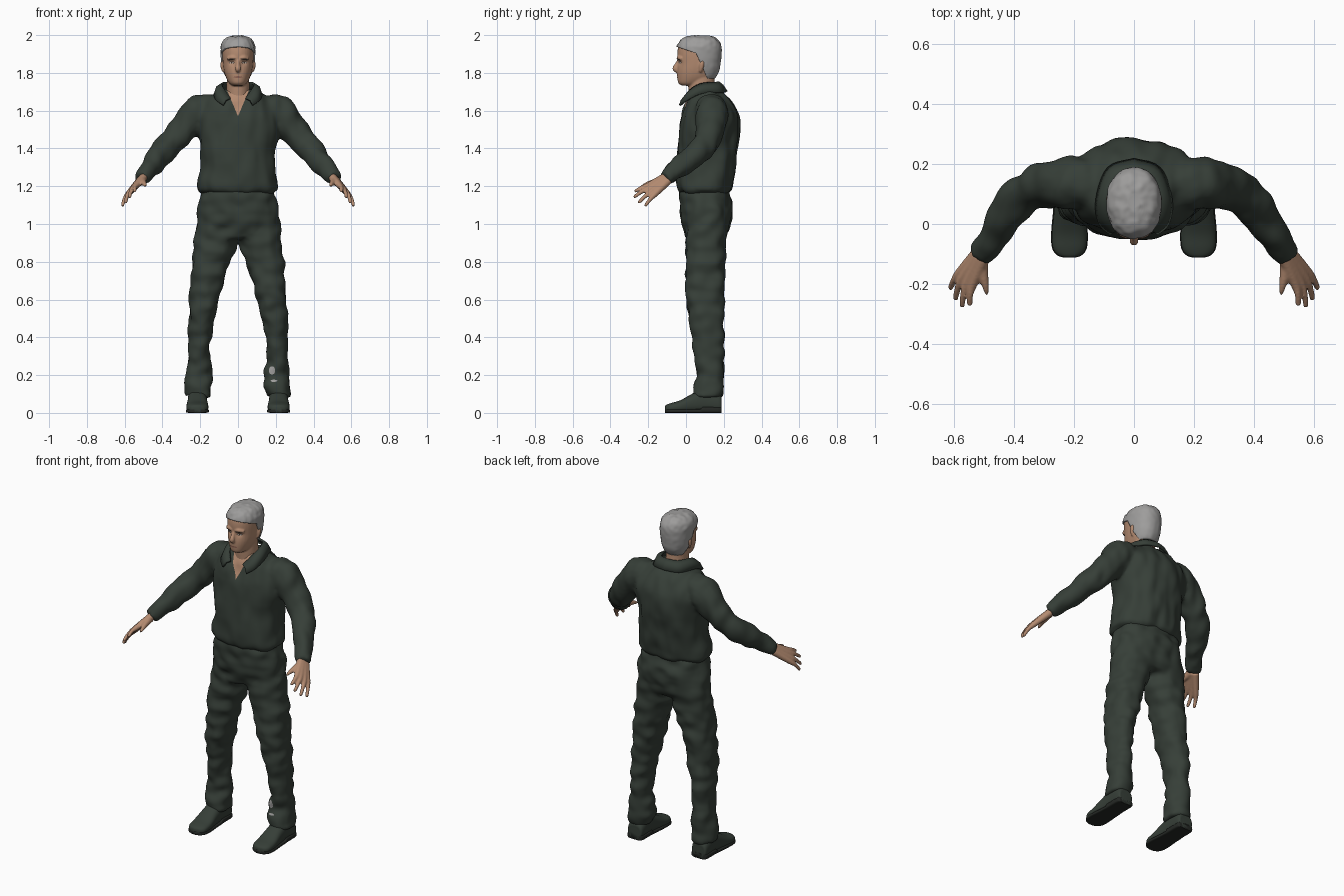
import bpy, bmesh, math
from mathutils import Vector, noise
from mathutils.bvhtree import BVHTree

cube = bpy.data.objects.get("Cube")
if cube:
    bpy.data.objects.remove(cube)


def material(name, rgb):
    m = bpy.data.materials.new(name)
    m.use_nodes = True
    m.diffuse_color = (*rgb, 1)
    bsdf = next(n for n in m.node_tree.nodes if n.type == 'BSDF_PRINCIPLED')
    bsdf.inputs["Base Color"].default_value = (*rgb, 1)
    bsdf.inputs["Roughness"].default_value = 0.8
    return m


CLOTH = material("dark green cloth", (0.037, 0.049, 0.039))
SOLE = material("sole black", (0.018, 0.021, 0.018))
SKIN = material("skin", (0.46, 0.26, 0.165))
HAIR = material("grey hair", (0.34, 0.335, 0.33))
BROW = material("dark brow", (0.05, 0.035, 0.028))
EYE = material("eye white", (0.42, 0.36, 0.31))
LIP = material("lip", (0.27, 0.12, 0.085))


def spline(rows, k=5):
    """Catmull-Rom interpolation of rows of numbers."""
    out = []
    last = len(rows) - 1
    for i in range(last):
        a, b, c, d = (rows[max(0, min(last, j))] for j in (i - 1, i, i + 1, i + 2))
        for t in (s / k for s in range(k)):
            out.append([q + 0.5 * t * (r - p + t * (2 * p - 5 * q + 4 * r - s + t * (3 * (q - r) + s - p)))
                        for p, q, r, s in zip(a, b, c, d)])
    return out + [list(rows[-1])]


def loft(bm, rings, side=1, power=2.0, n=32):
    """Closed skin through superellipse rings (centre, u, v)."""
    loops = []
    for centre, u, v in rings:
        loop = []
        for i in range(n):
            c, s = math.cos(math.tau * i / n), math.sin(math.tau * i / n)
            p = centre + u * math.copysign(abs(c) ** (2 / power), c) + v * math.copysign(abs(s) ** (2 / power), s)
            loop.append(bm.verts.new((p.x * side, p.y, p.z)))
        loops.append(loop)
    faces = [bm.faces.new(loops[0]), bm.faces.new(loops[-1])]
    for a, b in zip(loops, loops[1:]):
        faces += [bm.faces.new((a[i], a[(i + 1) % n], b[(i + 1) % n], b[i])) for i in range(n)]
    bmesh.ops.recalc_face_normals(bm, faces=faces)


def body(bm, rows, side=1, power=2.0, n=32):
    """Rows: height, centre x, front y, back y, half width."""
    loft(bm, [(Vector((cx, (f + b) / 2, z)), Vector((rx, 0, 0)), Vector((0, (b - f) / 2, 0)))
              for z, cx, f, b, rx in spline(rows)], side, power, n)


def limb(bm, rows, side=1):
    """Rows: x, y, z, radius along a path."""
    rows = spline(rows)
    rings = []
    for i, row in enumerate(rows):
        t = Vector(rows[min(i + 1, len(rows) - 1)][:3]) - Vector(rows[max(i - 1, 0)][:3])
        u = t.cross(Vector((1, 1, 1))).normalized()
        rings.append((Vector(row[:3]), u * row[3], t.cross(u).normalized() * row[3]))
    loft(bm, rings, side, n=16)


def make(name, bm, mats, voxel=0, smooth=0, folds=0, freq=(1, 1, 1)):
    """Object from bm, optionally fused, relaxed and given cloth folds."""
    me = bpy.data.meshes.new(name)
    bm.to_mesh(me)
    bm.free()
    ob = bpy.data.objects.new(name, me)
    bpy.context.collection.objects.link(ob)
    if voxel:
        mod = ob.modifiers.new("fuse", 'REMESH')
        mod.mode, mod.voxel_size = 'VOXEL', voxel
        mod = ob.modifiers.new("relax", 'SMOOTH')
        mod.factor, mod.iterations = 0.5, smooth
        bpy.context.view_layer.update()
        ob.data = bpy.data.meshes.new_from_object(ob.evaluated_get(bpy.context.evaluated_depsgraph_get()))
        ob.modifiers.clear()
    if folds:
        moved = [v.co + v.normal * folds * noise.noise(Vector(a * b for a, b in zip(v.co, freq)))
                 for v in ob.data.vertices]
        for v, co in zip(ob.data.vertices, moved):
            v.co = co
    ob.data.materials.clear()
    for m in mats:
        ob.data.materials.append(m)
    for p in ob.data.polygons:
        p.use_smooth = True
    return ob


# Trousers: pelvis and two legs
bm = bmesh.new()
body(bm, [(.925, 0, .0, .205, .19), (1.0, 0, -.02, .235, .222), (1.08, 0, -.032, .247, .216),
          (1.15, 0, -.035, .235, .2), (1.2, 0, -.03, .22, .185)], power=2.3)
for s in (1, -1):
    body(bm, [(.085, .213, .045, .193, .066), (.12, .214, .04, .197, .072), (.2, .205, .055, .195, .069),
              (.33, .211, .045, .2, .059), (.5, .194, .015, .2, .069), (.6, .179, .0, .2, .079),
              (.73, .157, .0, .205, .091), (.9, .12, .0, .212, .114), (1.0, .113, .0, .22, .108)], s, 2.2)
trousers = make("trousers", bm, [CLOTH], .011, 5, .014, (13, 13, 17))

# Jacket: torso with bloused hem and two sleeves
bm = bmesh.new()
body(bm, [(1.16, 0, -.03, .222, .185), (1.18, 0, -.05, .245, .214), (1.22, 0, -.056, .25, .214),
          (1.3, 0, -.052, .262, .198), (1.4, 0, -.047, .277, .2), (1.5, 0, -.038, .284, .215),
          (1.58, 0, -.022, .277, .222), (1.65, 0, .0, .24, .185), (1.69, 0, .02, .205, .125),
          (1.715, 0, .03, .18, .08)], power=2.2)
for s in (1, -1):
    limb(bm, [(.12, .13, 1.61, .075), (.21, .135, 1.592, .09), (.28, .13, 1.515, .08), (.345, .108, 1.44, .071),
              (.405, .055, 1.372, .066), (.46, -.03, 1.305, .056), (.505, -.095, 1.25, .045),
              (.513, -.108, 1.24, .04)], s)
jacket = make("jacket", bm, [CLOTH, SKIN], .011, 6, .013, (17, 12, 9))

# Open neck: cut a V and colour it as skin
bm = bmesh.new()
bm.from_mesh(jacket.data)
for s in (1, -1):
    front = [f for f in bm.faces if f.calc_center_median().y < .08 and f.calc_center_median().z > 1.5]
    geom = list({g for f in front for g in (f, *f.edges, *f.verts)})
    bmesh.ops.bisect_plane(bm, geom=geom, plane_co=(0, 0, 1.57), plane_no=(s, 0, -.42))
for f in bm.faces:
    c = f.calc_center_median()
    f.material_index = int(c.y < .08 and abs(c.x) < .42 * (c.z - 1.57))
bm.to_mesh(jacket.data)
bm.free()

# Collar: folded strip on each side of the neck
top = [(0, .172, 1.75), (.055, .155, 1.748), (.082, .085, 1.742), (.075, .03, 1.715), (.04, -.012, 1.665)]
low = [(0, .215, 1.7), (.085, .185, 1.695), (.122, .085, 1.69), (.115, .005, 1.655), (.078, -.032, 1.628)]
bm = bmesh.new()
for s in (1, -1):
    strip = []
    for p, q in zip(spline(top), spline(low)):
        p, q = Vector((p[0] * s, *p[1:])), Vector((q[0] * s, *q[1:]))
        strip.append([bm.verts.new(w) for w in (p, p.lerp(q, .5) + Vector((p.x * .1, 0, .008)), q)])
    for a, b in zip(strip, strip[1:]):
        for i in (0, 1):
            quad = (a[i], a[i + 1], b[i + 1], b[i])
            bm.faces.new(quad if s > 0 else quad[::-1])
bmesh.ops.remove_doubles(bm, verts=bm.verts, dist=.0001)
collar = make("collar", bm, [CLOTH])
mod = collar.modifiers.new("thickness", 'SOLIDIFY')
mod.thickness, mod.offset = .012, 0

# Shoes and soles, lofted from heel to toe
shoe = [(.188, .03, .07), (.178, .048, .1), (.1, .05, .13), (.04, .052, .105), (-.03, .058, .067),
        (-.08, .055, .052), (-.104, .038, .043), (-.112, .016, .034)]
for s, label in ((1, "left"), (-1, "right")):
    for part, mat, power in (("shoe", CLOTH, 2.5), ("sole", SOLE, 5)):
        bm = bmesh.new()
        rings = []
        for y, w, h in spline(shoe):
            if part == "sole":
                w, h = w + .003, .032 if y > .08 else .02
            rings.append((Vector((.215, y, h / 2)), Vector((w, 0, 0)), Vector((0, 0, h / 2))))
        loft(bm, rings, s, power)
        make(f"{label}_{part}", bm, [mat])

# Hands: palm and fingers fused together
wrist, middle = Vector((.508, -.103, 1.24)), Vector((.558, -.182, 1.184))
fingers = [((.536, -.198, 1.205), (.548, -.272, 1.172)), ((.554, -.195, 1.19), (.574, -.277, 1.142)),
           ((.57, -.18, 1.174), (.596, -.252, 1.112)), ((.58, -.162, 1.16), (.613, -.216, 1.096))]
for s, label in ((1, "left"), (-1, "right")):
    bm = bmesh.new()
    for knuckle, tip in fingers:
        k, t = Vector(knuckle), Vector(tip)
        limb(bm, [(*(wrist + (k - middle) * .45), .022), (*k, .016), (*(k.lerp(t, .5) + Vector((.004, 0, .004))), .011),
                  (*t.lerp(k, .06), .009), (*t, .004)], s)
    limb(bm, [(.507, -.115, 1.235, .022), (.503, -.165, 1.222, .018), (.495, -.205, 1.212, .012),
              (.49, -.235, 1.2, .006)], s)
    make(label + "_hand", bm, [SKIN], .0055, 3)

# Head, neck, nose, chin and ears fused together
skull = [(1.732, 0, -.02, .06, .028), (1.745, 0, -.04, .1, .046), (1.775, 0, -.046, .145, .063),
         (1.81, 0, -.047, .166, .074), (1.85, 0, -.043, .175, .08), (1.9, 0, -.046, .18, .083),
         (1.94, 0, -.04, .179, .082), (1.968, 0, -.022, .165, .07), (1.985, 0, .01, .135, .046),
         (1.99, 0, .05, .1, .02)]
bm = bmesh.new()
body(bm, skull, power=2.2)
body(bm, [(1.6, 0, .02, .17, .07), (1.68, 0, .015, .165, .064), (1.74, 0, .012, .152, .06),
          (1.8, 0, .02, .15, .06)])
limb(bm, [(0, -.035, 1.872, .008), (0, -.049, 1.845, .0105), (0, -.057, 1.823, .015), (0, -.046, 1.811, .012)])
for s in (1, -1):
    limb(bm, [(.074, .075, 1.805, .007), (.079, .08, 1.822, .011), (.08, .085, 1.85, .014), (.077, .088, 1.868, .007)], s)
    limb(bm, [(.01, -.038, 1.874, .01), (.03, -.037, 1.88, .012), (.055, -.02, 1.874, .01)], s)
head = make("head", bm, [SKIN], .0045, 4)
for v in head.data.vertices:
    if v.co.y < .03:
        d2 = (abs(v.co.x) - .033) ** 2 + (v.co.z - 1.855) ** 2
        v.co.y += .007 * math.exp(-d2 / .0002)

# Hair: offset cap cut along the hairline
bm = bmesh.new()
body(bm, skull, power=2.2, n=64)
bm.normal_update()
for v in bm.verts:
    rough = noise.noise(v.co * 45) * (.005 if v.co.z > 1.93 else .002)
    v.co += v.normal * (.008 + rough)
planes = [(Vector((0, -.04, 1.935)), Vector((0, .33, 1))), (Vector((0, .05, 1.91)), Vector((0, 1, .46))),
          (Vector((0, .15, 1.77)), Vector((0, 0, 1)))]
for co, no in planes:
    bmesh.ops.bisect_plane(bm, geom=[*bm.verts, *bm.edges, *bm.faces], plane_co=co, plane_no=no)
bare = []
for f in bm.faces:
    fringe, back, nape = ((f.calc_center_median() - co).dot(no) > 0 for co, no in planes)
    if not (nape and (fringe or back)):
        bare.append(f)
bmesh.ops.delete(bm, geom=bare, context='FACES')
hair = make("hair", bm, [HAIR])
mod = hair.modifiers.new("thickness", 'SOLIDIFY')
mod.thickness, mod.offset = .014, -1


def plate(name, target, mat, x, z, rx, rz, tilt=0, lift=.002):
    """Thin oval laid on the front of a part."""
    tree = BVHTree.FromPolygons([v.co for v in target.data.vertices],
                                [tuple(p.vertices) for p in target.data.polygons])
    bm = bmesh.new()
    bmesh.ops.create_circle(bm, cap_ends=True, cap_tris=True, segments=20, radius=1)
    bmesh.ops.subdivide_edges(bm, edges=bm.edges, cuts=2, use_grid_fill=True)
    for v in bm.verts:
        px, pz = x + v.co.x * rx, z + v.co.y * rz + v.co.x * rx * tilt
        hit = tree.ray_cast(Vector((px, -1, pz)), Vector((0, 1, 0)))[0]
        v.co = (px, (hit.y if hit else 0) - lift, pz)
    bmesh.ops.recalc_face_normals(bm, faces=bm.faces)
    make(name, bm, [mat])


# Face details and the worn spots on the left shin
for s, label in ((1, "left"), (-1, "right")):
    plate(label + "_brow", head, BROW, s * .035, 1.872, .022, .0045, -s * .12)
    plate(label + "_eyelids", head, BROW, s * .034, 1.855, .015, .0065)
    plate(label + "_eye", head, EYE, s * .034, 1.854, .012, .004, lift=.003)
    plate(label + "_iris", head, BROW, s * .034, 1.854, .0042, .0042, lift=.004)
plate("mouth", head, LIP, 0, 1.778, .024, .0045)
plate("shin_spot", trousers, HAIR, .18, .225, .017, .022)
plate("shin_spot_small", trousers, HAIR, .19, .17, .018, .006)
